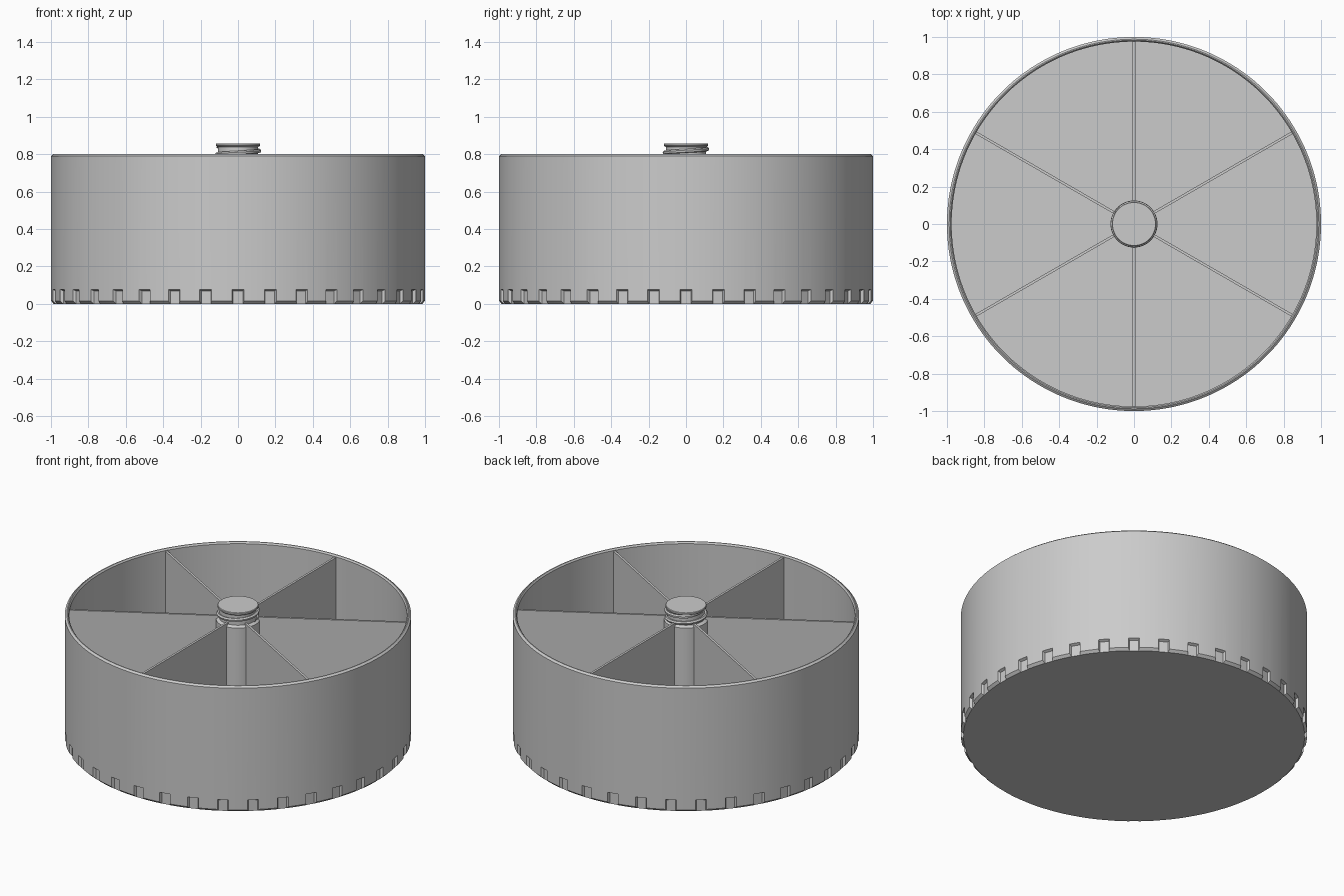
import bpy, bmesh
from math import sin, cos, pi, radians

cube = bpy.data.objects.get("Cube")
if cube:
    bpy.data.objects.remove(cube, do_unlink=True)

mat = bpy.data.materials.new("light grey plastic")
mat.use_nodes = True
GREY = (0.6, 0.6, 0.6, 1)
mat.diffuse_color = GREY
mat.node_tree.nodes["Principled BSDF"].inputs["Base Color"].default_value = GREY


def finish(bm, name):
    bmesh.ops.recalc_face_normals(bm, faces=bm.faces)
    me = bpy.data.meshes.new(name)
    bm.to_mesh(me)
    bm.free()
    me.materials.append(mat)
    ob = bpy.data.objects.new(name, me)
    bpy.context.collection.objects.link(ob)
    return ob


def activate(ob):
    bpy.ops.object.select_all(action='DESELECT')
    ob.select_set(True)
    bpy.context.view_layer.objects.active = ob


def smooth(ob):
    activate(ob)
    bpy.ops.object.shade_smooth_by_angle(angle=radians(25))


def lathe(name, profile, steps):
    """Spin an (r, z) profile around the z axis."""
    bm = bmesh.new()
    vs = [bm.verts.new((r, 0, z)) for r, z in profile]
    edges = [bm.edges.new(pair) for pair in zip(vs, vs[1:])]
    bmesh.ops.spin(bm, geom=vs + edges, cent=(0, 0, 0), axis=(0, 0, 1),
                   angle=2 * pi, steps=steps)
    bmesh.ops.remove_doubles(bm, verts=bm.verts, dist=1e-5)
    return finish(bm, name)


# Round tub with chamfered rim and base
FLOOR, INNER = 0.04, 0.975
tub = lathe("tub", [(0, 0), (0.985, 0), (1, 0.015), (1, 0.79), (0.988, 0.8),
                    (0.982, 0.8), (INNER, 0.79), (INNER, FLOOR), (0, FLOOR)], 180)

# Grip notches around the base, flared outwards
bm = bmesh.new()
for i in range(36):
    a = radians(10 * i)
    rings = []
    for r, half, top in ((0.984, 0.026, 0.069), (1.016, 0.04, 0.085)):
        corners = [(-half, -0.02), (half, -0.02), (half, top), (-half, top)]
        rings.append([bm.verts.new((r * cos(a) - t * sin(a), r * sin(a) + t * cos(a), z))
                      for t, z in corners])
    inner, outer = rings
    bm.faces.new(inner)
    bm.faces.new(outer)
    for j in range(4):
        k = (j + 1) % 4
        bm.faces.new((inner[j], inner[k], outer[k], outer[j]))
cutter = finish(bm, "notch_cutter")
cutter.hide_render = True
mod = tub.modifiers.new("notches", 'BOOLEAN')
mod.operation, mod.solver, mod.object = 'DIFFERENCE', 'EXACT', cutter
activate(tub)
bpy.ops.object.modifier_apply(modifier=mod.name)
bpy.data.objects.remove(cutter, do_unlink=True)
smooth(tub)

# Six thin dividers between the post and the wall
r0, r1, z0, z1 = 0.1, 0.98, FLOOR - 0.01, 0.785
for i in range(6):
    bm = bmesh.new()
    bmesh.ops.create_cube(bm, size=1)
    bmesh.ops.scale(bm, vec=(r1 - r0, 0.014, z1 - z0), verts=bm.verts)
    bmesh.ops.translate(bm, vec=((r0 + r1) / 2, 0, (z0 + z1) / 2), verts=bm.verts)
    divider = finish(bm, f"divider_{i + 1}")
    divider.rotation_euler.z = radians(30 + 60 * i)

# Central post with a narrower neck and a flat cap
post = lathe("post", [(0, FLOOR - 0.01), (0.126, FLOOR - 0.01), (0.126, 0.765),
                      (0.108, 0.775), (0.108, 0.838), (0.118, 0.846),
                      (0.118, 0.855), (0.115, 0.858), (0, 0.858)], 64)
smooth(post)

# Screw thread wound around the neck, fading out at both ends
TURNS, PER_TURN, PITCH = 1.5, 48, 0.04
curve = bpy.data.curves.new("screw_thread", 'CURVE')
curve.dimensions = '3D'
curve.bevel_depth, curve.bevel_resolution = 0.011, 1
curve.use_fill_caps = True
spline = curve.splines.new('POLY')
n = int(TURNS * PER_TURN)
spline.points.add(n)
for i, p in enumerate(spline.points):
    a = 2 * pi * i / PER_TURN
    fade = min(1, (i + 1) / 8, (n - i + 1) / 8)
    p.co = (0.114 * cos(a), 0.114 * sin(a), 0.778 + PITCH * i / PER_TURN, 1)
    p.radius = fade
curve.materials.append(mat)
thread = bpy.data.objects.new("screw_thread", curve)
bpy.context.collection.objects.link(thread)
activate(thread)
bpy.ops.object.convert(target='MESH')
smooth(bpy.context.view_layer.objects.active)
